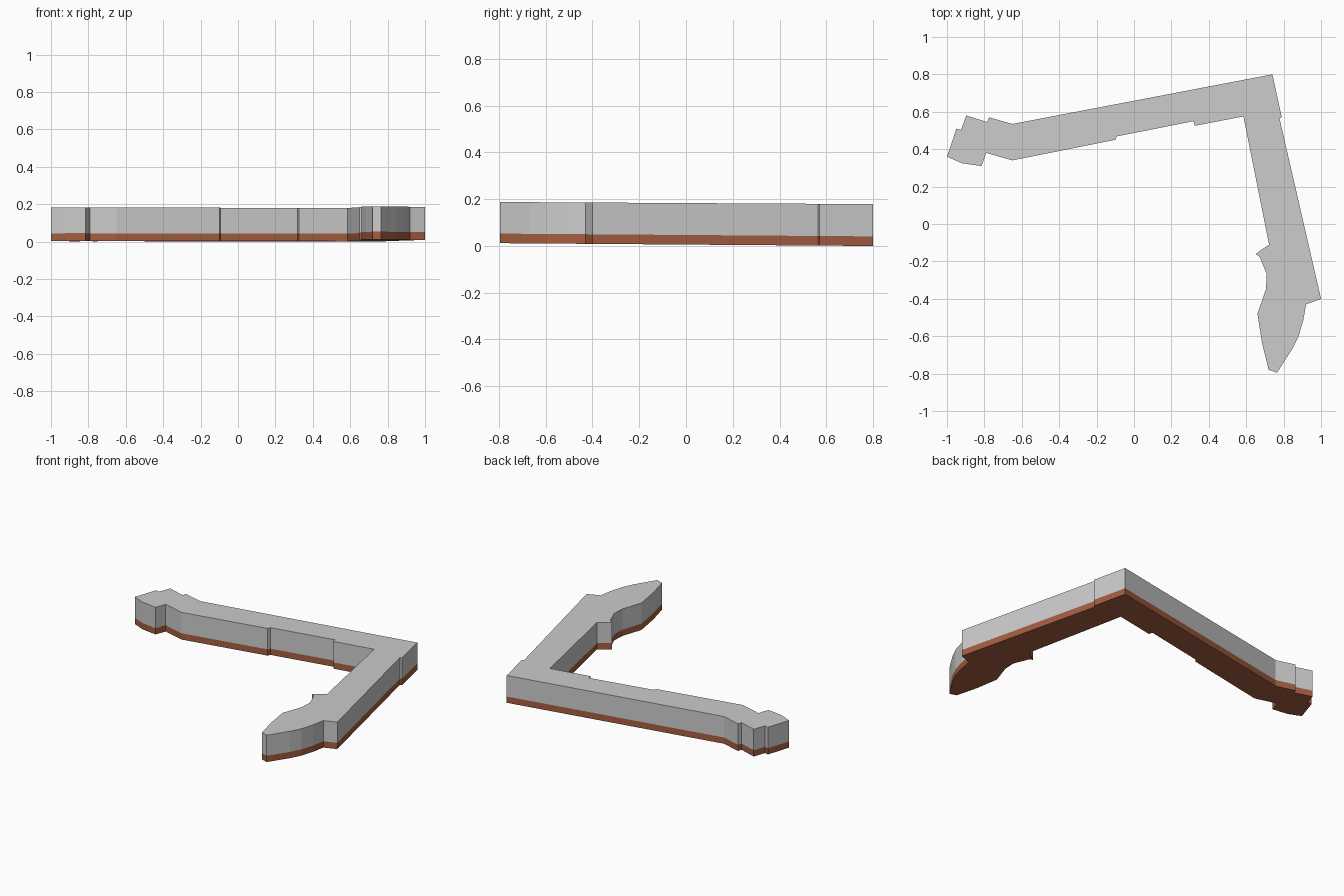
import bpy, bmesh

if "Cube" in bpy.data.objects:
    bpy.data.objects.remove(bpy.data.objects["Cube"])

# Footprint of the L-shaped building, clockwise from the west end
OUTLINE = [
    # west wing head, outer side
    (-1.0, .36), (-.95, .51), (-.925, .503), (-.897, .58), (-.785, .545), (-.775, .57), (-.65, .535),
    # outer corner and east side
    (.74, .80), (.79, .57), (.778, .565), (1.0, -.40), (.92, -.43),
    # rounded south head
    (.905, -.515), (.88, -.60), (.845, -.67), (.765, -.795), (.72, -.78), (.685, -.64), (.66, -.48),
    (.705, -.35), (.71, -.27), (.672, -.175), (.65, -.16), (.722, -.11),
    # inner courtyard corner and west wing, inner side
    (.585, .575), (.325, .525), (.318, .55), (-.093, .468), (-.1, .45), (-.65, .34),
    (-.79, .38), (-.815, .31), (-.92, .325)]


def material(name, rgb):
    m = bpy.data.materials.new(name)
    m.diffuse_color = (*rgb, 1)
    m.use_nodes = True
    m.node_tree.nodes["Principled BSDF"].inputs["Base Color"].default_value = m.diffuse_color
    return m


def level(ends):
    """Gently sloping plane, given its height at y = -0.8 and y = 0.8."""
    south, north = ends
    return lambda y: south + (north - south) * (y + .8) / 1.6


def storey(name, low, high, mat, floor=False, roof=False):
    """Walls around the footprint between two planes, open where storeys meet."""
    lo, hi = level(low), level(high)
    bm = bmesh.new()
    a = [bm.verts.new((x, y, lo(y))) for x, y in OUTLINE]
    b = [bm.verts.new((x, y, hi(y))) for x, y in OUTLINE]
    n = len(OUTLINE)
    for i in range(n):
        j = (i + 1) % n
        bm.faces.new((a[j], a[i], b[i], b[j]))
    if floor:
        bm.faces.new(a)
    if roof:
        bm.faces.new(b[::-1])
    me = bpy.data.meshes.new(name)
    bm.to_mesh(me)
    bm.free()
    me.materials.append(mat)
    ob = bpy.data.objects.new(name, me)
    bpy.context.collection.objects.link(ob)
    return ob


grey = material("light_grey", (.6, .6, .6))
brick = material("brick_brown", (.37, .11, .052))

# Brick ground storey and grey upper block with flat roof
BASE, SPLIT, ROOF = (.012, 0), (.053, .041), (.188, .179)
storey("ground_storey", BASE, SPLIT, brick, floor=True)
storey("upper_storeys", SPLIT, ROOF, grey, roof=True)
